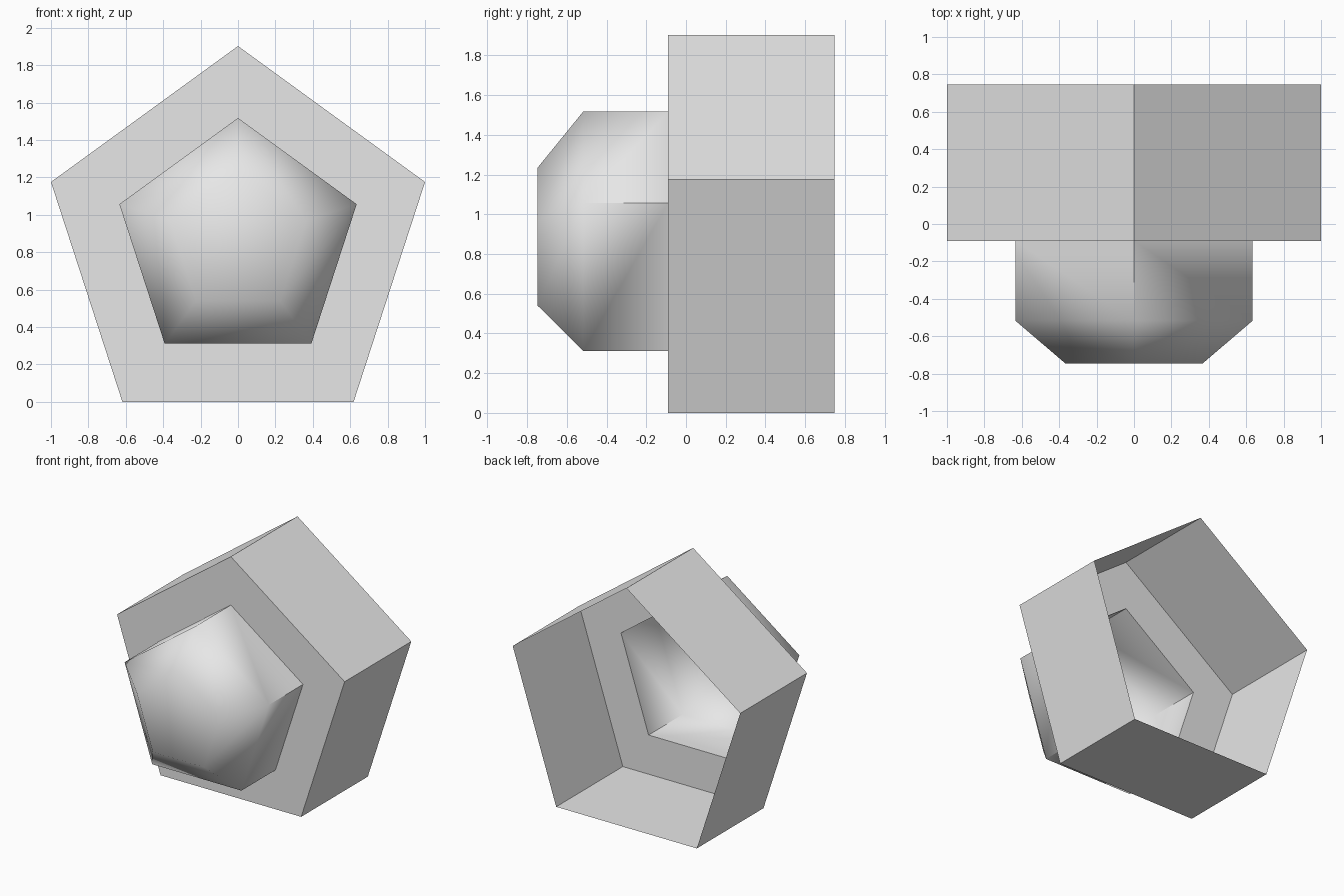
import bpy
import math

cube = bpy.data.objects.get("Cube")
if cube:
    bpy.data.objects.remove(cube, do_unlink=True)

SIDES = 5
OUTER = 1 / math.sin(math.radians(72))                # corner radius for a width of 2
CENTRE_Z = OUTER * math.cos(math.radians(36))         # rests on its flat lower side

grey = bpy.data.materials.new("light_grey")
grey.use_nodes = True
colour = (0.8, 0.8, 0.8, 1)
grey.diffuse_color = colour
grey.node_tree.nodes["Principled BSDF"].inputs["Base Color"].default_value = colour


def pentagon_shell(name, rings, capped=False):
    """Join pentagons given as (radius, y), from back to front, into an open sheet."""
    verts, faces = [], []
    for radius, y in rings:
        for i in range(SIDES):
            a = math.tau * i / SIDES
            verts.append((radius * math.sin(a), y, CENTRE_Z + radius * math.cos(a)))
    for r in range(len(rings) - 1):
        for i in range(SIDES):
            j = (i + 1) % SIDES
            back, front = r * SIDES, (r + 1) * SIDES
            faces.append((back + i, back + j, front + j, front + i))
    if capped:
        last = (len(rings) - 1) * SIDES
        faces.append([last + i for i in range(SIDES)])
    mesh = bpy.data.meshes.new(name)
    mesh.from_pydata(verts, [], faces)
    mesh.materials.append(grey)
    mesh.update()
    obj = bpy.data.objects.new(name, mesh)
    bpy.context.collection.objects.link(obj)
    return obj


# Open-backed housing: outer walls and the front rim around the opening
pentagon_shell("housing", [(OUTER, 0.747), (OUTER, -0.09), (0.667, -0.09)])

# Hollow nose: straight walls, a chamfer and a closed front, softly shaded
nose = pentagon_shell("nose", [(0.667, -0.09), (0.667, -0.517), (0.384, -0.747)], capped=True)
bpy.ops.object.select_all(action="DESELECT")
nose.select_set(True)
bpy.context.view_layer.objects.active = nose
bpy.ops.object.shade_smooth_by_angle(angle=math.radians(60))
